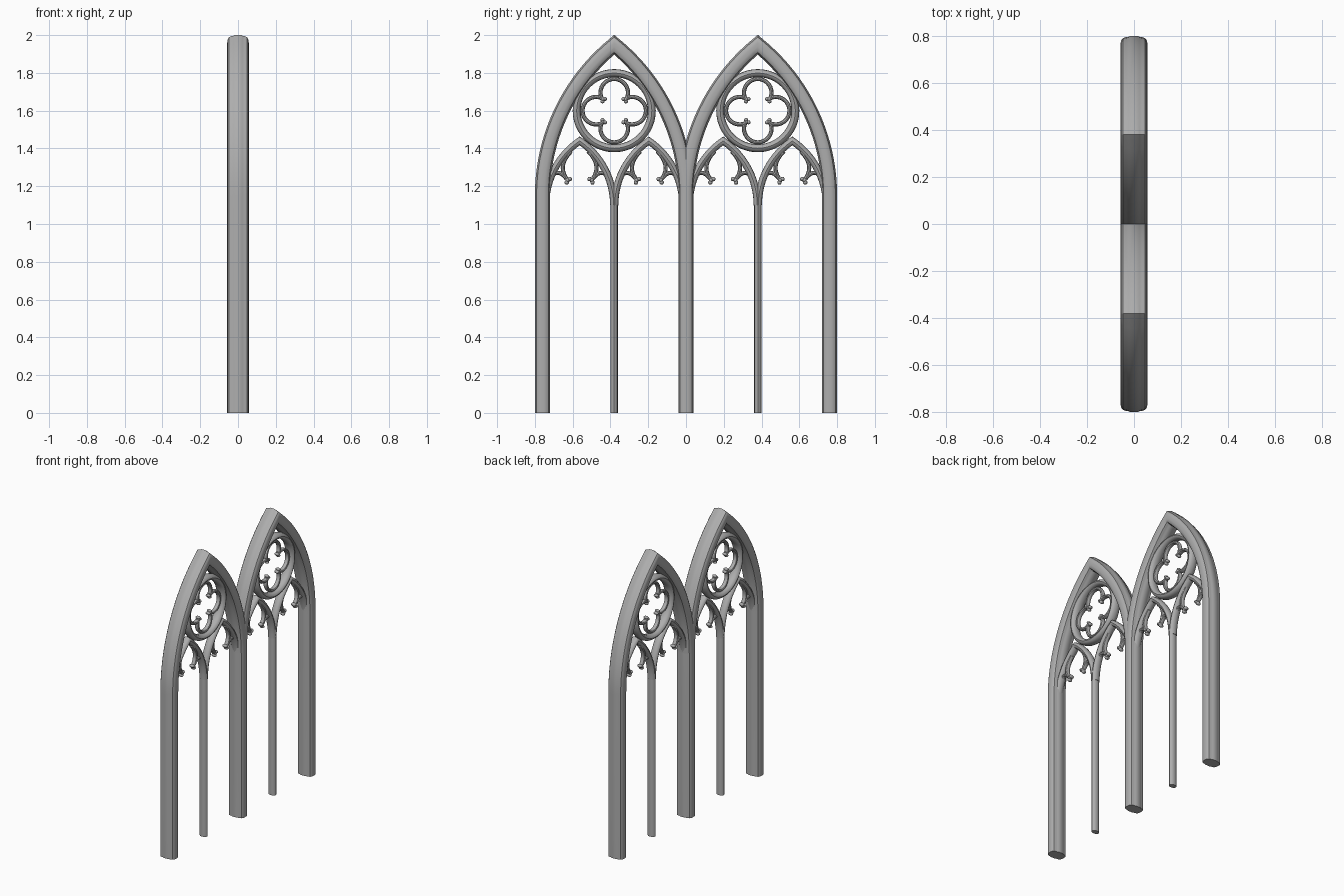
import bpy, bmesh, math
from mathutils import Vector

if "Cube" in bpy.data.objects:
    bpy.data.objects.remove(bpy.data.objects["Cube"])

stone = bpy.data.materials.new("grey_stone")
stone.diffuse_color = (0.42, 0.42, 0.42, 1)
stone.use_nodes = True
stone.node_tree.nodes["Principled BSDF"].inputs["Base Color"].default_value = stone.diffuse_color


def finish(name, bm, angle=35):
    bmesh.ops.recalc_face_normals(bm, faces=bm.faces)
    me = bpy.data.meshes.new(name)
    bm.to_mesh(me)
    bm.free()
    me.materials.append(stone)
    me.shade_smooth()
    me.set_sharp_from_angle(angle=math.radians(angle))
    ob = bpy.data.objects.new(name, me)
    bpy.context.collection.objects.link(ob)
    return ob


def sweep(bm, path, profile, closed=False):
    """Sweep an (x, side) profile along a path of (y, z) points with mitred corners."""
    pts = [Vector(p) for p in path]
    n, rings = len(pts), []
    for i, p in enumerate(pts):
        prev = pts[i - 1] if (i > 0 or closed) else None
        nxt = pts[(i + 1) % n] if (i < n - 1 or closed) else None
        a = (p - prev).normalized() if prev is not None else (nxt - p).normalized()
        b = (nxt - p).normalized() if nxt is not None else a
        t = (a + b).normalized()
        side = Vector((-t.y, t.x)) / max(t.dot(a), 0.3)
        rings.append([bm.verts.new((x, p.x + side.x * s, p.y + side.y * s)) for x, s in profile])
    m = len(profile)
    for i in range(n if closed else n - 1):
        r, q = rings[i], rings[(i + 1) % n]
        for j in range(m):
            bm.faces.new((r[j], r[(j + 1) % m], q[(j + 1) % m], q[j]))
    if not closed:
        bm.faces.new(rings[0])
        bm.faces.new(rings[-1])


def oval(rx, rs, n=12):
    return [(rx * math.cos(2 * math.pi * i / n), rs * math.sin(2 * math.pi * i / n)) for i in range(n)]


def arc(c, r, a0, a1, n):
    return [(c[0] + r * math.cos(math.radians(a0 + (a1 - a0) * i / n)),
             c[1] + r * math.sin(math.radians(a0 + (a1 - a0) * i / n))) for i in range(n + 1)]


def pointed_arch(c, w, spring, R, n):
    """Two-centred arch running from the right springing over the apex to the left one."""
    top = math.degrees(math.acos((R - w) / R))
    right = arc((c + w - R, spring), R, 0, top, n)
    return right + [(2 * c - y, z) for y, z in reversed(right[:-1])]


def curve(p, n=8):
    """Cubic Bezier through four control points."""
    out = []
    for i in range(n + 1):
        t = i / n
        k = ((1 - t) ** 3, 3 * t * (1 - t) ** 2, 3 * t * t * (1 - t), t ** 3)
        out.append(tuple(sum(k[j] * p[j][d] for j in range(4)) for d in (0, 1)))
    return out


def bud(bm, y, z, r, rx):
    """Small rounded knob."""
    res = bmesh.ops.create_uvsphere(bm, u_segments=10, v_segments=6, radius=1)
    for v in res["verts"]:
        v.co = Vector((v.co.z * rx, y + v.co.x * r, z + v.co.y * r))


# Moulded section: broad roll at each face, narrow rib on each side
quarter = [(0.057, 0.008), (0.055, 0.02), (0.047, 0.031), (0.034, 0.035), (0.024, 0.036), (0.018, 0.04)]
half = quarter + [(-x, s) for x, s in reversed(quarter)]
moulding = half + [(-x, -s) for x, s in half]
slim = oval(0.028, 0.019)
ring = oval(0.034, 0.021)
thin = oval(0.016, 0.0115, 10)

for sgn, label in ((-1, "left"), (1, "right")):
    c = 0.38 * sgn

    # Main pointed arch with its posts; the middle post belongs to the left window
    path = pointed_arch(c, 0.38, 1.15, 1.03, 20)
    start = [(c + 0.38, 0)]
    end = [(c - 0.38, 0)] if sgn < 0 else []
    bm = bmesh.new()
    sweep(bm, start + path + end, moulding)
    finish("main_arch_" + label, bm)

    # Slender mullion
    bm = bmesh.new()
    sweep(bm, [(c, 0), (c, 1.12)], slim)
    finish("mullion_" + label, bm)

    # Pair of lancet arches with hooked cusps
    bm = bmesh.new()
    for k in (-1, 1):
        lc = c + k * 0.183
        sweep(bm, pointed_arch(lc, 0.18, 1.10, 0.411, 12), slim)
        for m in (-1, 1):
            P = lambda pts: [(lc + m * u, z) for u, z in pts]
            sweep(bm, curve(P([(0.045, 1.385), (0.09, 1.34), (0.105, 1.29), (0.07, 1.24)])), thin)
            sweep(bm, curve(P([(0.158, 1.215), (0.15, 1.285), (0.10, 1.285), (0.07, 1.24)])), thin)
            for u, z in ((0.064, 1.232), (0.052, 1.238), (0.068, 1.22)):
                bud(bm, lc + m * u, z, 0.012, 0.018)
    finish("lancets_" + label, bm)

    # Round tracery ring
    o = (c, 1.60)
    bm = bmesh.new()
    sweep(bm, arc(o, 0.199, 0, 360, 48)[:-1], ring, closed=True)
    finish("tracery_ring_" + label, bm)

    # Four-lobed foil with cusp buds
    bm = bmesh.new()
    for k in range(4):
        a = 90 * k
        ca, sa = math.cos(math.radians(a)), math.sin(math.radians(a))
        lobe = (o[0] + 0.095 * ca, o[1] + 0.095 * sa)
        sweep(bm, arc(lobe, 0.073, a - 118, a + 118, 18), thin)
        for u, v in ((0.06, 0.06), (0.049, 0.062), (0.062, 0.049)):
            bud(bm, o[0] + u * ca - v * sa, o[1] + u * sa + v * ca, 0.011, 0.017)
    finish("quatrefoil_" + label, bm)
